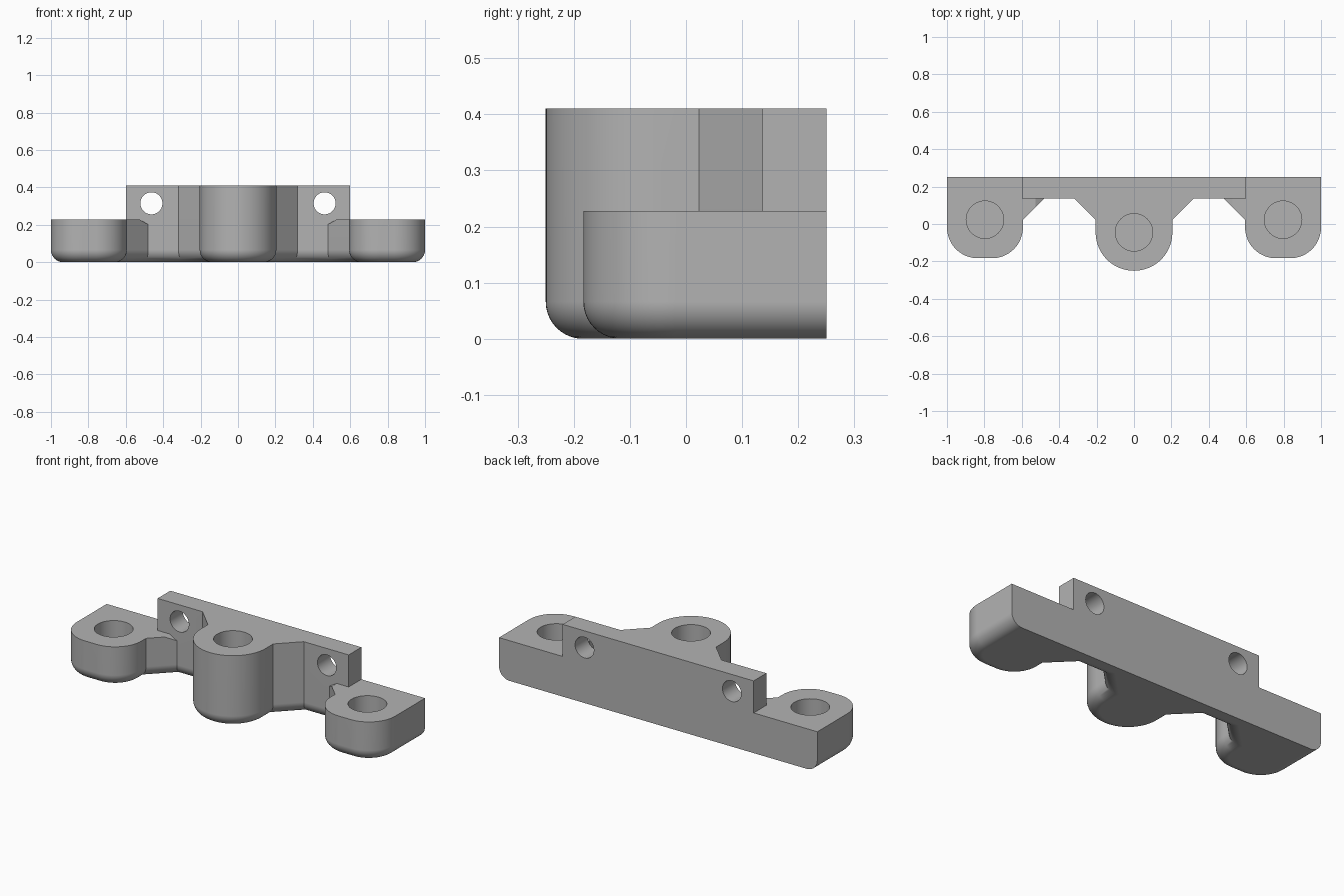
import bpy, bmesh, math
from mathutils import Vector

if "Cube" in bpy.data.objects:
    bpy.data.objects.remove(bpy.data.objects["Cube"])

HEIGHT, EAR_TOP, FILLET = 0.41, 0.228, 0.066
BACK, WALL, STEP_Y = 0.25, 0.136, 0.023
EAR_X, SCREW_X, SCREW_Z = 0.797, 0.463, 0.315

grey = bpy.data.materials.new("plain grey")
grey.use_nodes = True
grey.diffuse_color = (0.45, 0.45, 0.45, 1)
grey.node_tree.nodes["Principled BSDF"].inputs["Base Color"].default_value = grey.diffuse_color


def loft(name, rings):
    """Closed solid through rings that all have the same number of points."""
    bm = bmesh.new()
    loops = [[bm.verts.new(p) for p in ring] for ring in rings]
    n = len(loops[0])
    for low, high in zip(loops, loops[1:]):
        for i in range(n):
            j = (i + 1) % n
            bm.faces.new((low[i], low[j], high[j], high[i]))
    bm.faces.new(loops[0][::-1])
    bm.faces.new(loops[-1])
    bmesh.ops.recalc_face_normals(bm, faces=bm.faces)
    mesh = bpy.data.meshes.new(name)
    bm.to_mesh(mesh)
    bm.free()
    mesh.materials.append(grey)
    obj = bpy.data.objects.new(name, mesh)
    bpy.context.collection.objects.link(obj)
    return obj


def arc(cx, cy, r, start, end, steps):
    angles = [math.radians(start + (end - start) * i / steps) for i in range(steps + 1)]
    return [(cx + r * math.cos(a), cy + r * math.sin(a)) for a in angles]


def inset(points, d):
    """Move every edge inward by d, except the straight back edge."""
    result = []
    n = len(points)
    for i in range(n):
        lines = []
        for k in (i - 1, i):
            a, b = Vector(points[k % n]), Vector(points[(k + 1) % n])
            t = (b - a).normalized()
            normal = Vector((-t.y, t.x))
            on_back = min(a.y, b.y) > BACK - 0.001
            lines.append((normal, normal.dot(a) + (0 if on_back else d)))
        (m, c), (q, e) = lines
        det = m.x * q.y - m.y * q.x
        result.append(((c * q.y - e * m.y) / det, (m.x * e - q.x * c) / det))
    return result


def cut(target, cutter):
    mod = target.modifiers.new("cut", "BOOLEAN")
    mod.operation, mod.solver, mod.object = "DIFFERENCE", "EXACT", cutter
    bpy.context.view_layer.objects.active = target
    bpy.ops.object.modifier_apply(modifier=mod.name)
    bpy.data.objects.remove(cutter)


# Plan outline: ear, gusset, wall, gusset and half of the centre boss, then mirrored
corner, half, front = 0.165, 0.203, -0.183
outline = [(-1, BACK)]
outline += arc(-1 + corner, front + corner, corner, 180, 270, 16)
outline += arc(-EAR_X + half - corner, front + corner, corner, 270, 360, 16)
outline += [(-EAR_X + half, STEP_Y), (-0.48, WALL), (-0.318, WALL), (-0.205, STEP_Y)]
outline += arc(0, -0.045, 0.205, 180, 270, 24)
outline += [(-x, y) for x, y in outline[-2::-1]]

# Body with a rounded lower rim
rings = []
for i in range(11):
    a = math.radians(90 * i / 10)
    ring = inset(outline, FILLET * (1 - math.sin(a)))
    rings.append([(x, y, FILLET * (1 - math.cos(a))) for x, y in ring])
rings.append([(x, y, HEIGHT) for x, y in outline])
bracket = loft("mounting_bracket", rings)

for s in (-1, 1):
    # Lower the ears and clear the space in front of the wall
    step = [(1.1, -0.5), (0.4, -0.5), (0.4, WALL), (0.6, WALL), (0.6, 0.5), (1.1, 0.5)]
    cut(bracket, loft("step_cutter", [[(s * x, y, z) for x, y in step] for z in (EAR_TOP, 0.6)]))
    # Hexagonal nut clearance, then the screw hole through the wall
    for name, r, sides, y0, y1 in (("nut_cutter", 0.123, 6, -0.1, WALL),
                                   ("screw_cutter", 0.059, 48, -0.1, 0.4)):
        ring = arc(s * SCREW_X, SCREW_Z, r, 90, 450, sides)[:-1]
        cut(bracket, loft(name, [[(x, y, z) for x, z in ring] for y in (y0, y1)]))

# Blind vertical sockets
for x, y in ((-EAR_X, STEP_Y), (0, -0.045), (EAR_X, STEP_Y)):
    ring = arc(x, y, 0.1, 0, 360, 48)[:-1]
    cut(bracket, loft("socket_cutter", [[(px, py, z) for px, py in ring] for z in (0.07, 0.6)]))

# Smooth curves, crisp edges
bpy.ops.object.select_all(action="DESELECT")
bracket.select_set(True)
bpy.context.view_layer.objects.active = bracket
bpy.ops.object.shade_smooth_by_angle(angle=math.radians(30))
weighted = bracket.modifiers.new("weighted normals", "WEIGHTED_NORMAL")
weighted.keep_sharp = True
